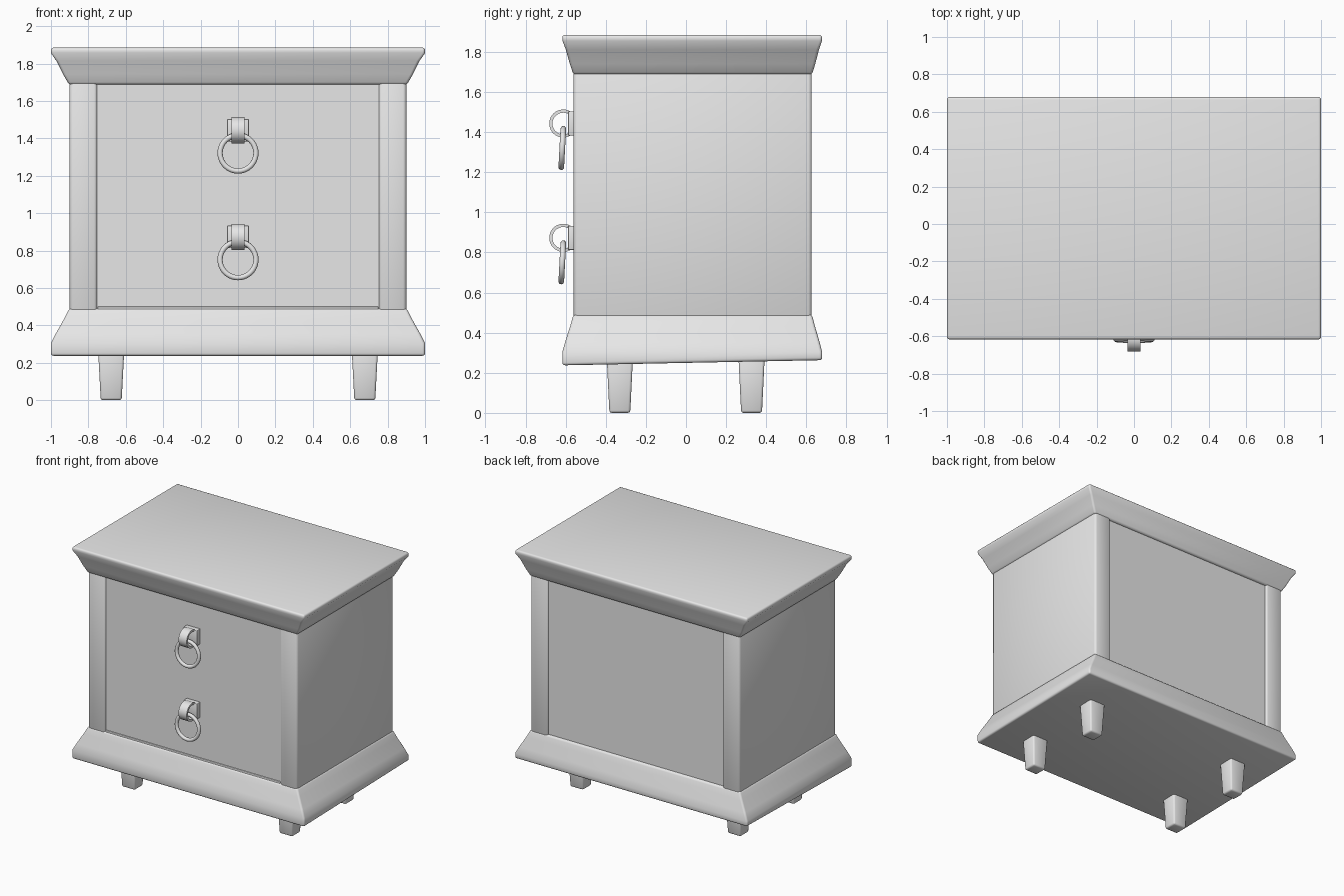
import bpy
import bmesh
import math
from mathutils import Matrix, Vector

cube = bpy.data.objects.get("Cube")
if cube:
    bpy.data.objects.remove(cube, do_unlink=True)

grey = bpy.data.materials.new("plain_grey")
grey.use_nodes = True
colour = (0.8, 0.8, 0.8, 1)
grey.diffuse_color = colour
grey.node_tree.nodes["Principled BSDF"].inputs["Base Color"].default_value = colour

FRONT, BACK, SIDE = -0.56, 0.627, 0.9   # cabinet faces


def finish(name, bm, bevel=0.0, segments=2):
    """Round the hard edges, then turn the bmesh into a smooth shaded object."""
    bmesh.ops.recalc_face_normals(bm, faces=bm.faces)
    if bevel:
        hard = [e for e in bm.edges if e.calc_face_angle(0) > math.radians(40)]
        bmesh.ops.bevel(bm, geom=hard, offset=bevel, segments=segments,
                        profile=0.5, affect='EDGES', clamp_overlap=True)
    mesh = bpy.data.meshes.new(name)
    bm.to_mesh(mesh)
    bm.free()
    mesh.materials.append(grey)
    ob = bpy.data.objects.new(name, mesh)
    bpy.context.collection.objects.link(ob)
    bpy.ops.object.select_all(action='DESELECT')
    ob.select_set(True)
    bpy.context.view_layer.objects.active = ob
    bpy.ops.object.shade_smooth_by_angle(angle=math.radians(50))
    return ob


def box(name, low, high, bevel=0.0, taper=1.0):
    """Box between two corners; taper scales its lower end."""
    low, high = Vector(low), Vector(high)
    mid, size = (low + high) / 2, high - low
    bm = bmesh.new()
    bmesh.ops.create_cube(bm, size=1)
    for v in bm.verts:
        k = taper if v.co.z < 0 else 1
        v.co = mid + Vector((v.co.x * size.x * k, v.co.y * size.y * k, v.co.z * size.z))
    return finish(name, bm, bevel)


def moulding(name, profile, slope=0.0):
    """Stack of rectangles; each profile point is (flare, height)."""
    bm = bmesh.new()
    rings = []
    for i, (flare, z) in enumerate(profile):
        x = SIDE + 0.1 * flare
        y0, y1 = FRONT - 0.057 * flare, BACK + 0.052 * flare
        tilt = slope if i == 0 else 0
        rings.append([bm.verts.new((px, py, z + (tilt if py > 0 else 0)))
                      for px, py in ((-x, y0), (x, y0), (x, y1), (-x, y1))])
    for a, b in zip(rings, rings[1:]):
        for i in range(4):
            j = (i + 1) % 4
            bm.faces.new((a[i], a[j], b[j], b[i]))
    bm.faces.new(rings[0])
    bm.faces.new(rings[-1])
    return finish(name, bm, 0.014, 3)


def lathe_ring(name, section, matrix, steps=40):
    """Revolve a closed (radius, axial) section about z, then place it."""
    bm = bmesh.new()
    loops = []
    for s in range(steps):
        a = math.tau * s / steps
        loops.append([bm.verts.new(matrix @ Vector((r * math.cos(a), r * math.sin(a), h)))
                      for r, h in section])
    n = len(section)
    for s in range(steps):
        a, b = loops[s], loops[(s + 1) % steps]
        for i in range(n):
            j = (i + 1) % n
            bm.faces.new((a[i], b[i], b[j], a[j]))
    return finish(name, bm)


# Flared base and top
moulding("base_moulding", [(1, 0.237), (1, 0.305), (0.72, 0.36), (0.27, 0.44), (0.03, 0.49)], 0.026)
moulding("top_moulding", [(0.03, 1.687), (0.34, 1.74), (0.68, 1.81), (1, 1.855), (1, 1.885)])

# Cabinet: two side slabs with slightly recessed panels between them
for side, s in (("left", 1), ("right", -1)):
    inner, outer = sorted((s * 0.752, s * SIDE))
    box(side + "_side", (inner, FRONT, 0.46), (outer, BACK, 1.71), 0.017)
box("cabinet_core", (-0.77, FRONT + 0.012, 0.46), (0.77, BACK - 0.014, 1.71))
box("front_lower_rail", (-0.75, FRONT + 0.004, 0.47), (0.75, FRONT + 0.03, 0.5), 0.003)

# Tapered feet
for side, x in (("left", 0.678), ("right", -0.678)):
    for end, y in (("front", -0.33), ("back", 0.327)):
        box(f"{end}_{side}_foot", (x - 0.07, y - 0.065, 0), (x + 0.07, y + 0.065, 0.27),
            0.012, 0.8)

# Drawer pulls: mounting block, band and hanging ring
band = [(0.054, -0.035), (0.07, -0.035), (0.07, 0.035), (0.054, 0.035)]
wire = [(0.096 + 0.014 * math.cos(math.tau * i / 12), 0.014 * math.sin(math.tau * i / 12))
        for i in range(12)]
for level, z in (("upper", 1.443), ("lower", 0.873)):
    box(level + "_pull_block", (-0.058, -0.588, z - 0.06), (0.058, -0.54, z + 0.06), 0.004)
    lathe_ring(level + "_pull_band", band,
               Matrix.Translation((0, -0.612, z)) @ Matrix.Rotation(math.pi / 2, 4, 'Y'))
    lathe_ring(level + "_pull_ring", wire,
               Matrix.Translation((0, -0.617, z - 0.122))
               @ Matrix.Rotation(math.radians(87), 4, 'X'))
